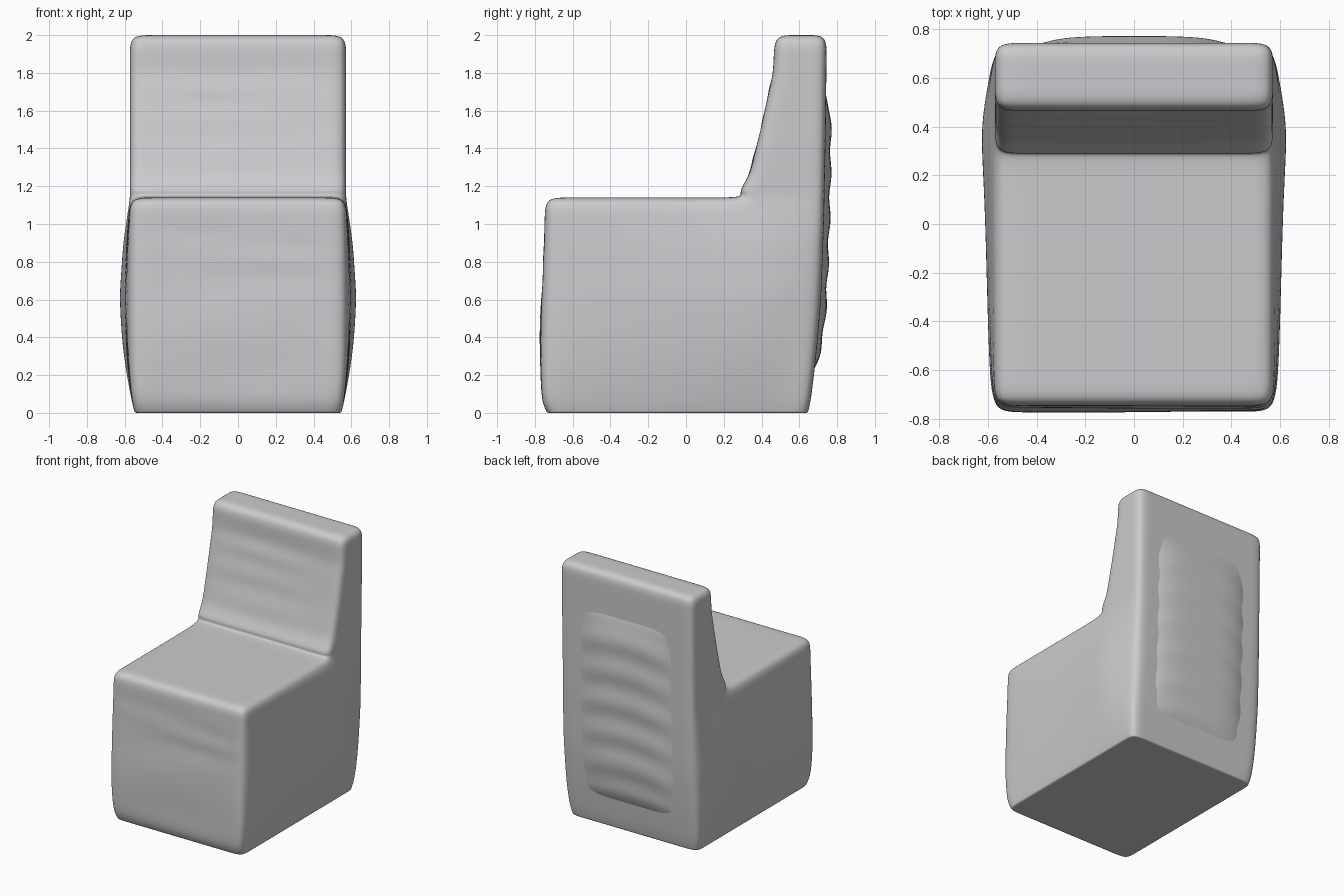
import bpy, bmesh
from math import sin, pi

if "Cube" in bpy.data.objects:
    bpy.data.objects.remove(bpy.data.objects["Cube"], do_unlink=True)

fabric = bpy.data.materials.new("grey fabric")
fabric.use_nodes = True
grey = (0.6, 0.6, 0.62, 1)
fabric.diffuse_color = grey
fabric.node_tree.nodes["Principled BSDF"].inputs["Base Color"].default_value = grey

# Outline tables: (height, depth or width)
FRONT = [(0, -.735), (.06, -.765), (.3, -.775), (.7, -.76), (.95, -.75), (1.14, -.745)]
BACK = [(0, .645), (.06, .66), (.3, .69), (.6, .715), (1, .73), (1.5, .74), (2, .745)]
REST = [(1.14, .31), (1.17, .275), (1.25, .335), (1.5, .395), (1.8, .46), (2, .47)]
BULGE = [(0, -.025), (.06, -.01), (.3, .035), (.6, .055), (.9, .035), (1.14, 0), (2, 0)]


def lookup(table, z):
    """Linear interpolation in an outline table."""
    if z <= table[0][0]:
        return table[0][1]
    for (z0, v0), (z1, v1) in zip(table, table[1:]):
        if z <= z1:
            return v0 + (v1 - v0) * (z - z0) / (z1 - z0)
    return table[-1][1]


# Cage lines across the width, depth and height
XS = [-1, -.8, -.45, -.1, .25, .55, .8, 1]
ZS = [0, .06, .2, .35, .5, .62, .72, .8, .88, .95, 1.03, 1.14,
      1.17, 1.25, 1.36, 1.46, 1.55, 1.64, 1.72, 1.8, 1.89, 2]
COLUMNS, REST_COLUMN, SEAT_ROW = 8, 4, ZS.index(1.14)
SIDE_SWELL = [0, .4, .6, .8, 1.05, 1, .4, 0]


def fold(x, z):
    """Soft horizontal creases in the cloth, fading at the sides."""
    return .009 * sin(z * 36 + x) * max(0, 1 - x * x)


def position(k, i, j):
    z, x = ZS[j], XS[k]
    front, rest, back = lookup(FRONT, z), lookup(REST, z), lookup(BACK, z)
    if j < SEAT_ROW - 1 and j > 1:
        front += fold(x, z)
    if SEAT_ROW + 2 < j < len(ZS) - 2:
        rest += fold(x, z)
    edge = .11 if j >= SEAT_ROW else .13
    y = [front, front + .11, -.3, .1, rest, rest + edge, back - .1, back][i]
    half = .572 + lookup(BULGE, z) * (1 if j < 2 else SIDE_SWELL[i])
    return x * half, y, z


def solid(k, i, j):
    return (0 <= k < len(XS) - 1 and 0 <= i < COLUMNS - 1 and 0 <= j < len(ZS) - 1
            and (j < SEAT_ROW or i >= REST_COLUMN))


def finish(name, bm):
    bmesh.ops.recalc_face_normals(bm, faces=bm.faces)
    mesh = bpy.data.meshes.new(name)
    bm.to_mesh(mesh)
    bm.free()
    mesh.materials.append(fabric)
    mesh.polygons.foreach_set("use_smooth", [True] * len(mesh.polygons))
    obj = bpy.data.objects.new(name, mesh)
    bpy.context.collection.objects.link(obj)
    return obj


# Upholstered body: skin of the L-shaped block of cells
bm = bmesh.new()
verts = {}


def corner(*key):
    if key not in verts:
        verts[key] = bm.verts.new(position(*key))
    return verts[key]


for k in range(len(XS)):
    for i in range(COLUMNS):
        for j in range(len(ZS)):
            if not solid(k, i, j):
                continue
            for axis in range(3):
                for side in (0, 1):
                    near = [k, i, j]
                    near[axis] += 2 * side - 1
                    if solid(*near):
                        continue
                    loop = []
                    for a, b in ((0, 0), (1, 0), (1, 1), (0, 1)):
                        key = [k, i, j]
                        key[axis] += side
                        key[(axis + 1) % 3] += a
                        key[(axis + 2) % 3] += b
                        loop.append(corner(*key))
                    bm.faces.new(loop)

# Firmer hem around the base
crease = bm.edges.layers.float.new("crease_edge")
for e in bm.edges:
    low = all(v.co.z < .01 for v in e.verts)
    if low and any(abs(f.normal.z) < .9 for f in e.link_faces if not f.normal_update()):
        e[crease] = .55
body = finish("chair_body", bm)
sub = body.modifiers.new("Smooth", "SUBSURF")
sub.levels = sub.render_levels = 3

# Puffed cloth panel on the back
bm = bmesh.new()
bmesh.ops.create_grid(bm, x_segments=24, y_segments=60, size=1)
for v in bm.verts:
    u, w = v.co.x, v.co.y
    z = .96 + .77 * w
    dome = (1 - u ** 4) * (1 - w ** 8)
    ripple = .005 * sin(z * 26 + u * u * 2) * dome
    v.co = (.44 * u, lookup(BACK, z) - .02 + .05 * dome + ripple, z)
panel = finish("back_panel", bm)
shell = panel.modifiers.new("Thickness", "SOLIDIFY")
shell.thickness = .008
